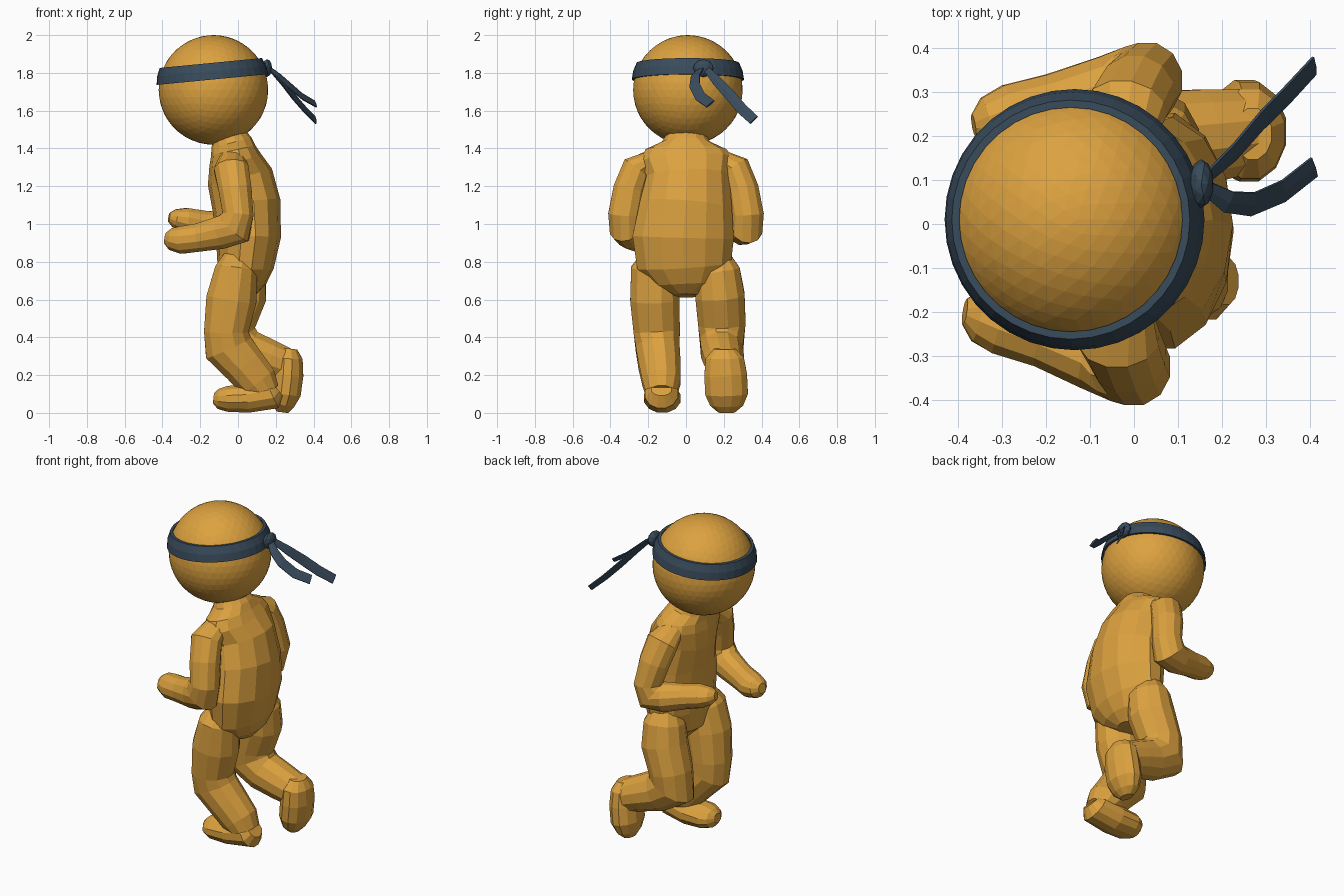
import bpy, bmesh, math
from mathutils import Vector, Matrix


def material(name, rgb):
    m = bpy.data.materials.new(name)
    m.diffuse_color = (*rgb, 1)
    return m


SKIN = material("amber", (0.72, 0.36, 0.05))
CLOTH = material("slate", (0.04, 0.07, 0.105))


def finish(name, bm, mat):
    bmesh.ops.recalc_face_normals(bm, faces=bm.faces[:])
    mesh = bpy.data.meshes.new(name)
    bm.to_mesh(mesh)
    bm.free()
    mesh.materials.append(mat)
    ob = bpy.data.objects.new(name, mesh)
    bpy.context.collection.objects.link(ob)
    return ob


def loft(name, rows, mat=SKIN, sides=12, roll=0):
    """Skin elliptical rings; row = x, y, z, half width (towards y), half depth."""
    bm = bmesh.new()
    pts = [Vector(r[:3]) for r in rows]
    rings = []
    for i, r in enumerate(rows):
        t = Vector()
        if i:
            t += (pts[i] - pts[i - 1]).normalized()
        if i < len(pts) - 1:
            t += (pts[i + 1] - pts[i]).normalized()
        t.normalize()
        y = Vector((0, 1, 0))
        u = Matrix.Rotation(roll, 3, t) @ (y - t * y.dot(t)).normalized()
        v = t.cross(u)
        ring = []
        for k in range(sides):
            a = 2 * math.pi * (k + 0.5) / sides
            ring.append(bm.verts.new(pts[i] + u * math.cos(a) * r[3] + v * math.sin(a) * r[4]))
        rings.append(ring)
    for a, b in zip(rings, rings[1:]):
        for k in range(sides):
            n = (k + 1) % sides
            bm.faces.new((a[k], a[n], b[n], b[k]))
    bm.faces.new(rings[0])
    bm.faces.new(rings[-1])
    return finish(name, bm, mat)


def ball(name, centre, radii, subdivisions, mat):
    bm = bmesh.new()
    bmesh.ops.create_icosphere(bm, subdivisions=subdivisions, radius=1)
    bm.transform(Matrix.Translation(centre) @ Matrix.Diagonal((*radii, 1)))
    return finish(name, bm, mat)


# Head
HEAD = Vector((-0.13, 0.01, 1.71))
ball("head", HEAD, (0.29, 0.29, 0.29), 4, SKIN)

# Torso with sloping shoulders and neck
loft("torso", [
    (0.04, 0, 0.62, 0.07, 0.06), (0.03, 0, 0.68, 0.18, 0.12),
    (0.04, -0.01, 0.78, 0.255, 0.15), (0.055, -0.015, 0.93, 0.275, 0.172),
    (0.045, 0, 1.10, 0.25, 0.182), (0.01, 0.01, 1.25, 0.225, 0.175),
    (-0.015, 0, 1.34, 0.25, 0.14), (-0.025, 0, 1.39, 0.22, 0.12),
    (-0.035, 0, 1.43, 0.13, 0.11), (-0.05, 0, 1.48, 0.10, 0.085)], sides=14)

# Arms: shoulder, elbow, hand
loft("near_arm", [
    (-0.03, -0.18, 1.345, 0.05, 0.07), (-0.035, -0.26, 1.29, 0.085, 0.095),
    (-0.015, -0.30, 1.18, 0.088, 0.09), (0.0, -0.325, 1.05, 0.09, 0.085),
    (-0.02, -0.32, 0.98, 0.088, 0.105), (-0.09, -0.295, 0.955, 0.085, 0.09),
    (-0.20, -0.255, 0.93, 0.075, 0.078), (-0.30, -0.22, 0.915, 0.08, 0.075),
    (-0.355, -0.205, 0.92, 0.065, 0.06), (-0.385, -0.2, 0.925, 0.03, 0.03)])
loft("far_arm", [
    (-0.03, 0.18, 1.345, 0.05, 0.07), (-0.02, 0.26, 1.29, 0.085, 0.095),
    (0.005, 0.30, 1.18, 0.088, 0.09), (0.03, 0.325, 1.05, 0.09, 0.082),
    (0.01, 0.32, 0.98, 0.088, 0.105), (-0.06, 0.30, 0.975, 0.085, 0.088),
    (-0.18, 0.27, 1.0, 0.075, 0.073), (-0.28, 0.245, 1.02, 0.075, 0.068),
    (-0.335, 0.23, 1.03, 0.06, 0.05), (-0.365, 0.225, 1.035, 0.025, 0.025)])

# Standing leg and its foot
loft("near_leg", [
    (0.0, -0.15, 0.84, 0.08, 0.07), (-0.01, -0.165, 0.76, 0.13, 0.115),
    (-0.035, -0.165, 0.60, 0.135, 0.138), (-0.062, -0.155, 0.43, 0.127, 0.122),
    (-0.05, -0.15, 0.345, 0.12, 0.135), (0.03, -0.14, 0.255, 0.115, 0.118),
    (0.105, -0.13, 0.165, 0.105, 0.11), (0.15, -0.13, 0.10, 0.085, 0.08)])
loft("near_foot", [
    (0.21, -0.13, 0.125, 0.055, 0.045), (0.18, -0.13, 0.10, 0.09, 0.085),
    (0.05, -0.125, 0.077, 0.10, 0.079), (-0.06, -0.125, 0.074, 0.10, 0.07),
    (-0.105, -0.125, 0.075, 0.075, 0.055), (-0.13, -0.125, 0.078, 0.035, 0.028)])

# Lifted leg and its foot
loft("far_leg", [
    (0.03, 0.15, 0.84, 0.08, 0.07), (0.03, 0.165, 0.75, 0.125, 0.12),
    (0.02, 0.18, 0.62, 0.135, 0.135), (-0.03, 0.19, 0.47, 0.13, 0.125),
    (-0.035, 0.19, 0.38, 0.12, 0.15), (0.05, 0.19, 0.325, 0.115, 0.12),
    (0.16, 0.2, 0.285, 0.11, 0.108), (0.25, 0.21, 0.25, 0.10, 0.098),
    (0.29, 0.21, 0.235, 0.07, 0.07)])
loft("far_foot", [
    (0.27, 0.205, 0.34, 0.06, 0.045), (0.265, 0.205, 0.29, 0.105, 0.08),
    (0.262, 0.21, 0.20, 0.117, 0.087), (0.25, 0.215, 0.10, 0.117, 0.085),
    (0.24, 0.215, 0.04, 0.09, 0.06), (0.235, 0.215, 0.003, 0.045, 0.032)])

# Headband hugging the head, slightly raised at the knot
bm = bmesh.new()
profile = [(0.297, 0.055), (0.290, 0.10), (0.272, 0.143), (0.255, 0.143), (0.282, 0.055)]
SEG = 36
rings = [[bm.verts.new((r * math.cos(2 * math.pi * k / SEG), r * math.sin(2 * math.pi * k / SEG), h))
          for r, h in profile] for k in range(SEG)]
for k in range(SEG):
    a, b = rings[k], rings[(k + 1) % SEG]
    for j in range(5):
        n = (j + 1) % 5
        bm.faces.new((a[j], b[j], b[n], a[n]))
bm.transform(Matrix.Translation(HEAD) @ Matrix.Rotation(math.radians(-5.5), 4, 'Y'))
finish("headband", bm, CLOTH)

# Knot and two trailing tails
ball("headband_knot", (0.153, 0.092, 1.825), (0.028, 0.055, 0.047), 2, CLOTH)
tails = [
    [(0.16, 0.10, 1.83), (0.23, 0.165, 1.755), (0.29, 0.235, 1.68), (0.35, 0.295, 1.61), (0.41, 0.36, 1.55)],
    [(0.16, 0.085, 1.83), (0.215, 0.05, 1.785), (0.27, 0.045, 1.735), (0.34, 0.075, 1.675), (0.41, 0.13, 1.635)]]
for i, path in enumerate(tails):
    widths = (0.018, 0.03, 0.034, 0.034, 0.032)
    loft(f"headband_tail_{i + 1}", [(*p, w, 0.006) for p, w in zip(path, widths)], CLOTH, 6,
         roll=math.radians(25))
